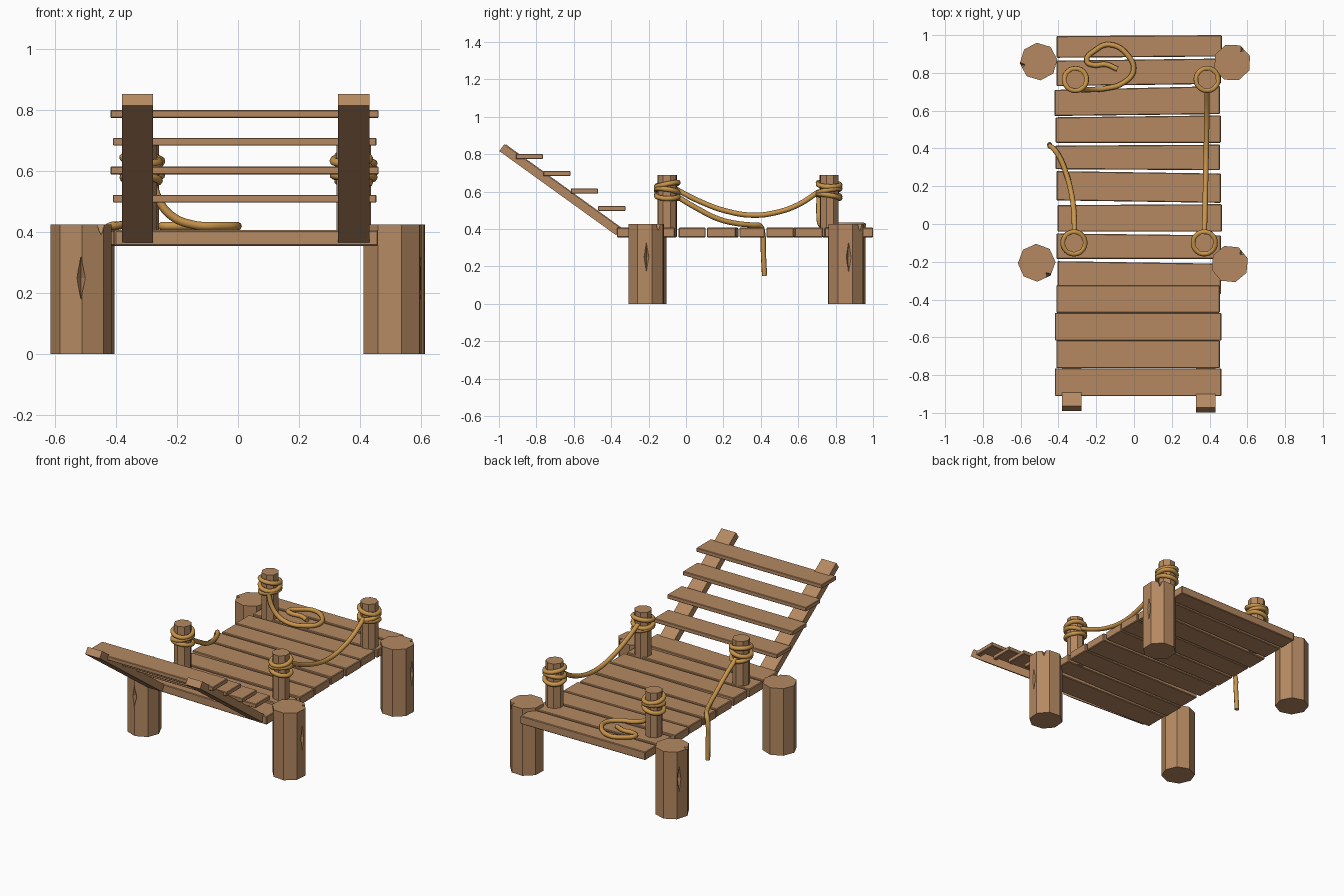
import bpy, bmesh, math
from mathutils import Vector, Matrix

if "Cube" in bpy.data.objects:
    bpy.data.objects.remove(bpy.data.objects["Cube"])

def material(name, col):
    m = bpy.data.materials.new(name)
    m.diffuse_color = (*col, 1)
    m.use_nodes = True
    m.node_tree.nodes["Principled BSDF"].inputs["Base Color"].default_value = m.diffuse_color
    return m

WOOD = material("wood", (0.46, 0.25, 0.12))
ROPE = material("rope", (0.58, 0.30, 0.07))

def add_object(name, bm, mat, bevel=0):
    bmesh.ops.recalc_face_normals(bm, faces=bm.faces)
    if bevel:
        bmesh.ops.bevel(bm, geom=bm.edges[:], offset=bevel, segments=1, affect='EDGES')
    me = bpy.data.meshes.new(name)
    bm.to_mesh(me)
    bm.free()
    ob = bpy.data.objects.new(name, me)
    bpy.context.collection.objects.link(ob)
    if mat:
        me.materials.append(mat)
    return ob

def slab(name, corners, z0, z1, bevel=0.004):
    bm = bmesh.new()
    face = bm.faces.new([bm.verts.new((x, y, z0)) for x, y in corners])
    ext = bmesh.ops.extrude_face_region(bm, geom=[face])
    verts = [v for v in ext["geom"] if isinstance(v, bmesh.types.BMVert)]
    bmesh.ops.translate(bm, verts=verts, vec=(0, 0, z1 - z0))
    return add_object(name, bm, WOOD, bevel)

def log(name, x, y, r, z0, z1, turn):
    bm = bmesh.new()
    bmesh.ops.create_cone(bm, cap_ends=True, segments=8, radius1=r, radius2=r, depth=z1 - z0,
                          matrix=Matrix.Translation((x, y, (z0 + z1) / 2)) @ Matrix.Rotation(turn, 4, 'Z'))
    return add_object(name, bm, WOOD)

def split(ob, x, y, r, ang, z, size):
    # diamond-shaped crack cut into a log
    bm = bmesh.new()
    pos = Matrix.Translation((x + r * math.cos(ang), y + r * math.sin(ang), z))
    mat = pos @ Matrix.Rotation(ang, 4, 'Z') @ Matrix.Diagonal((*size, 1))
    pts = [bm.verts.new(mat @ Vector(p)) for p in
           [(1, 0, 0), (0, 1, 0), (-1, 0, 0), (0, -1, 0), (0, 0, 1), (0, 0, -1)]]
    for i in range(4):
        for k in (4, 5):
            bm.faces.new((pts[i], pts[(i + 1) % 4], pts[k]))
    cutter = add_object("crack_cutter", bm, None)
    cutter.hide_render = True
    mod = ob.modifiers.new("crack", 'BOOLEAN')
    mod.operation = 'DIFFERENCE'
    mod.object = cutter
    bpy.context.view_layer.objects.active = ob
    bpy.ops.object.modifier_apply(modifier=mod.name)
    bpy.data.objects.remove(cutter)

def rope(name, pts, r=0.014, cyclic=False):
    # smooth tube through points
    cu = bpy.data.curves.new(name, 'CURVE')
    cu.dimensions = '3D'
    cu.bevel_depth = r
    cu.bevel_resolution = 2
    cu.resolution_u = 6
    cu.use_fill_caps = True
    sp = cu.splines.new('BEZIER')
    sp.bezier_points.add(len(pts) - 1)
    for b, p in zip(sp.bezier_points, pts):
        b.co = p
        b.handle_left_type = b.handle_right_type = 'AUTO'
    sp.use_cyclic_u = cyclic
    cu.materials.append(ROPE)
    ob = bpy.data.objects.new(name, cu)
    bpy.context.collection.objects.link(ob)
    bpy.ops.object.select_all(action='DESELECT')
    ob.select_set(True)
    bpy.context.view_layer.objects.active = ob
    bpy.ops.object.convert(target='MESH')
    bpy.ops.object.shade_smooth_by_angle(angle=math.radians(50))

# deck planks: x left, x right, y at left end (low, high), y at right end (low, high)
PLANKS = [(-.41, .465, .88, .995, .887, 1.0), (-.41, .46, .73, .865, .742, .876),
          (-.42, .455, .572, .71, .582, .73), (-.415, .46, .43, .565, .43, .575),
          (-.415, .455, .29, .415, .285, .42), (-.41, .46, .125, .28, .112, .267),
          (-.405, .465, -.04, .10, -.04, .105), (-.41, .46, -.185, -.05, -.185, -.06),
          (-.405, .46, -.345, -.197, -.37, -.21)]
for i, (xl, xr, a, b, c, d) in enumerate(PLANKS):
    slab(f"deck_plank_{i+1}", [(xl, a), (xr, c), (xr, d), (xl, b)], 0.355, 0.407)

# stair treads
for i, (y, z) in enumerate([(-.397, .51), (-.543, .603), (-.69, .697), (-.837, .788)]):
    e = 0.004 * (-1) ** i
    slab(f"stair_tread_{i+1}", [(-.415 + e, y - .073), (.458 - e, y - .073),
                                (.458 - e, y + .073), (-.415 + e, y + .073)], z - .013, z + .013, 0.003)

# sloping stair stringers
for side, x, dy in (("left", -.33, .008), ("right", .38, 0)):
    p, q = Vector((x, -.36 + dy, .385)), Vector((x, -.985 + dy, .835))
    d = q - p
    bm = bmesh.new()
    bmesh.ops.create_cube(bm, size=1, matrix=Matrix.Translation((p + q) / 2)
                          @ Matrix.Rotation(math.atan2(d.z, d.y) , 4, 'X')
                          @ Matrix.Diagonal((.102, d.length, .045, 1)))
    add_object(f"{side}_stringer", bm, WOOD)

# large support logs with cracks
LOGS = [("back_left", -.505, .86, .1, math.radians(150)), ("back_right", .52, .855, .35, 0.15),
        ("front_left", -.515, -.205, .03, math.radians(-90)), ("front_right", .507, -.212, .3, 0)]
for n, x, y, turn, ang in LOGS:
    ob = log(f"{n}_support_log", x, y, 0.1, 0, .426, turn)
    split(ob, x, y, .095, ang, .25, (.025, .014, .085))
    split(ob, x, y, .095, ang + .75, .43, (.025, .018, .045))

# small mooring posts with wrapped rope
POSTS = [("back_left", -.31, .765), ("back_right", .387, .765),
         ("front_left", -.318, -.1), ("front_right", .372, -.1)]
for k, (n, x, y) in enumerate(POSTS):
    log(f"{n}_mooring_post", x, y, .052, .36, .69, .2 + k * .3)
    for j, z in enumerate((.575, .605, .638)):
        tilt = .012 * (-1) ** j
        pts = [(x + .058 * math.cos(t), y + .058 * math.sin(t), z + tilt * math.cos(t + k + j))
               for t in [i * math.pi / 4 for i in range(8)]]
        rope(f"{n}_rope_wrap_{j+1}", pts, .0135, True)

# rope slung between the right posts
rope("slung_rope", [(.387, .71, .60), (.386, .6, .53), (.384, .48, .488), (.382, .36, .474),
                    (.379, .22, .495), (.376, .08, .545), (.372, -.05, .61)])
# loose rope falling over the left edge
rope("hanging_rope", [(-.315, -.05, .575), (-.318, .06, .51), (-.333, .17, .455), (-.36, .27, .43),
                      (-.395, .355, .421), (-.425, .398, .415), (-.441, .41, .38),
                      (-.445, .413, .29), (-.447, .42, .15)])
# rope coiled on the deck
rope("coiled_rope", [(-.285, .712, .585), (-.262, .71, .51), (-.22, .712, .455), (-.15, .718, .425),
                     (-.06, .745, .42), (-.003, .81, .42), (-.03, .89, .42), (-.13, .95, .42),
                     (-.205, .92, .42), (-.25, .862, .42), (-.215, .842, .42), (-.15, .845, .42), (-.088, .82, .42)])
